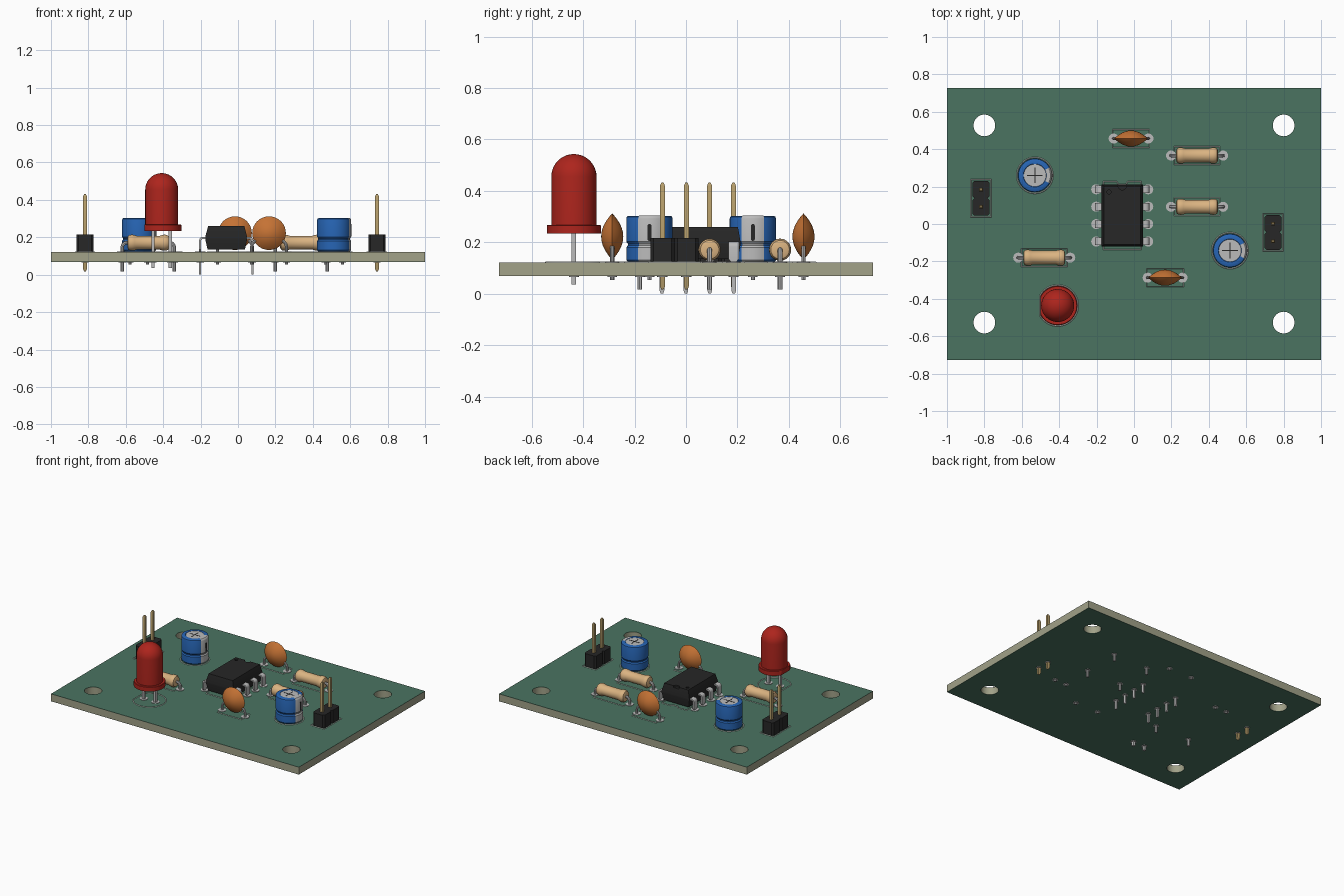
import bpy, bmesh
from math import sin, cos, pi, radians

if "Cube" in bpy.data.objects:
    bpy.data.objects.remove(bpy.data.objects["Cube"])

TOP, BOT = 0.122, 0.068          # board faces


def mat(name, r, g, b):
    m = bpy.data.materials.new(name)
    m.diffuse_color = (r, g, b, 1)
    m.use_nodes = True
    m.node_tree.nodes["Principled BSDF"].inputs["Base Color"].default_value = m.diffuse_color
    return m


GREEN = mat("green_mask", 0.07, 0.175, 0.12)
CORE = mat("board_core", 0.36, 0.36, 0.25)
RED = mat("red_lens", 0.42, 0.018, 0.012)
BLUE = mat("blue_sleeve", 0.02, 0.13, 0.46)
ORANGE = mat("orange_ceramic", 0.56, 0.17, 0.035)
TAN = mat("tan_body", 0.7, 0.45, 0.22)
BLACK = mat("black_plastic", 0.02, 0.02, 0.02)
GOLD = mat("gold_pin", 0.48, 0.35, 0.15)
STEEL = mat("tinned_metal", 0.5, 0.5, 0.5)
SILK = mat("white_print", 0.75, 0.77, 0.73)


def add(name, data, m, loc=(0, 0, 0), rot=(0, 0, 0)):
    o = bpy.data.objects.new(name, data)
    bpy.context.collection.objects.link(o)
    o.location, o.rotation_euler = loc, rot
    data.materials.append(m)
    return o


def from_bm(name, bm, m, loc=(0, 0, 0), rot=(0, 0, 0), fix=True):
    if fix:
        bmesh.ops.recalc_face_normals(bm, faces=bm.faces)
    me = bpy.data.meshes.new(name)
    bm.to_mesh(me)
    bm.free()
    return add(name, me, m, loc, rot)


def lathe(name, prof, m, loc, rot=(0, 0, 0), segs=32, a0=0, a1=2 * pi, flat=None):
    """Spin an (r, z) profile about z; a part turn gives an open strip."""
    bm = bmesh.new()
    rings = []
    for i in range(segs + 1):
        a = a0 + (a1 - a0) * i / segs
        ring = []
        for r, z in prof:
            x = r * cos(a)
            if flat is not None:
                x = max(x, flat)
            ring.append(bm.verts.new((x, r * sin(a), z)))
        rings.append(ring)
    for p, q in zip(rings, rings[1:]):
        for j in range(len(prof) - 1):
            bm.faces.new((p[j], q[j], q[j + 1], p[j + 1]))
    bmesh.ops.remove_doubles(bm, verts=bm.verts, dist=1e-5)
    return from_bm(name, bm, m, loc, rot, fix=a1 - a0 > 6.2)


def loft(name, loops, m, loc=(0, 0, 0)):
    """Closed solid through matching vertex loops."""
    bm = bmesh.new()
    rings = [[bm.verts.new(p) for p in loop] for loop in loops]
    for p, q in zip(rings, rings[1:]):
        n = len(p)
        for i in range(n):
            bm.faces.new((p[i], p[(i + 1) % n], q[(i + 1) % n], q[i]))
    bm.faces.new(rings[0])
    bm.faces.new(rings[-1])
    return from_bm(name, bm, m, loc)


def rect(x, y):
    return [(-x, -y), (x, -y), (x, y), (-x, y)]


def circle(r, n=32):
    return [(r * cos(2 * pi * i / n), r * sin(2 * pi * i / n)) for i in range(n)]


def to_mesh(name, cu, m, loc):
    tmp = bpy.data.objects.new("tmp", cu)
    bpy.context.collection.objects.link(tmp)
    dg = bpy.context.evaluated_depsgraph_get()
    me = bpy.data.meshes.new_from_object(tmp.evaluated_get(dg))
    bpy.data.objects.remove(tmp)
    me.materials.clear()
    return add(name, me, m, loc)


def spline(cu, pts, cyclic):
    s = cu.splines.new('POLY')
    s.points.add(len(pts) - 1)
    for p, c in zip(s.points, pts):
        p.co = (*c, 1)
    s.use_cyclic_u = cyclic


def wire(name, pts, r, m, loc=(0, 0, 0), cyclic=False, res=2):
    cu = bpy.data.curves.new(name, 'CURVE')
    cu.dimensions = '3D'
    cu.bevel_depth, cu.bevel_resolution, cu.use_fill_caps = r, res, True
    spline(cu, pts, cyclic)
    return to_mesh(name, cu, m, loc)


def outline(name, pts, x, y):
    wire(name, [(px, py, 0) for px, py in pts], 0.003, SILK, (x, y, TOP), True, 0)


def pad(x, y):
    lathe("solder_pad", [(0, BOT - .003), (.019, BOT - .003), (.019, .1), (.027, .1),
                         (.027, TOP + .003), (0, TOP + .003)], STEEL, (x, y, 0), segs=20)


def plate(name, z0, z1, m):
    cu = bpy.data.curves.new(name, 'CURVE')
    cu.dimensions, cu.fill_mode = '2D', 'BOTH'
    cu.extrude = (z1 - z0) / 2
    spline(cu, [(x, y, 0) for x, y in rect(1, 0.727)], True)
    for hx in (-0.8, 0.8):
        for hy in (-0.527, 0.527):
            spline(cu, [(hx + x, hy + y, 0) for x, y in circle(0.058)], True)
    to_mesh(name, cu, m, (0, 0, (z0 + z1) / 2))


# Circuit board: core with a mask layer on each face
plate("board_core", BOT + .0015, TOP - .0015, CORE)
plate("top_mask", TOP - .0015, TOP, GREEN)
plate("bottom_mask", BOT, BOT + .0015, GREEN)


def resistor(x, y):
    half = [(.139, .016)] + [(.114 + .025 * cos(a), .146 + .025 * sin(a))
                             for a in (0, pi / 8, pi / 4, 3 * pi / 8, pi / 2)]
    path = half + [(-px, z) for px, z in reversed(half)]
    wire("resistor_lead", [(px, 0, z) for px, z in path], .0095, STEEL, (x, y, 0))
    end = [(0, .112), (.025, .112), (.036, .108), (.042, .098), (.043, .085),
           (.041, .073), (.037, .062)]
    lathe("resistor_body", end + [(r, -z) for r, z in reversed(end)], TAN,
          (x, y, .171), (0, pi / 2, 0))
    outline("resistor_outline", rect(.122, .048), x, y)
    for s in (-1, 1):
        pad(x + s * .139, y)


for p in ((.337, .366), (.337, .092), (-.48, -.18)):
    resistor(*p)


def ceramic_capacitor(x, y):
    n = 8
    prof = [(.09 * sin(pi * i / (2 * n)), .043 * cos(pi * i / (2 * n)) ** 2) for i in range(n + 1)]
    prof += [(r, -z) for r, z in reversed(prof[:-1])]
    lathe("ceramic_disc", prof, ORANGE, (x, y, .222), (pi / 2, 0, 0))
    for s in (-1, 1):
        wire("disc_lead", [(s * .05, 0, .2), (s * .08, 0, .176), (s * .09, 0, .164),
                           (s * .093, 0, .15), (s * .093, 0, .054)], .008, STEEL, (x, y, 0))
        pad(x + s * .093, y)
    outline("disc_outline", rect(.098, .048), x, y)


ceramic_capacitor(-.016, .457)
ceramic_capacitor(.166, -.287)


def can_capacitor(x, y):
    side = [(.082, TOP), (.09, .131), (.09, .18), (.084, .188), (.084, .194), (.09, .202),
            (.09, .292), (.088, .299), (.082, .303), (.062, .303)]
    lathe("can_sleeve", [(0, TOP)] + side + [(.06, .300), (0, .300)], BLUE, (x, y, 0), segs=48)
    lathe("can_stripe", [(r + (.0015 if r > .07 else 0), z + (.001 if z > .3 else 0)) for r, z in side],
          STEEL, (x, y, 0), segs=10, a0=-.5, a1=.5)
    lathe("can_top", [(0, .299), (.06, .299), (.06, .302), (0, .302)], STEEL, (x, y, 0))
    for a, b in ((.042, .003), (.003, .042)):
        loft("can_score", [[(*p, z) for p in rect(a, b)] for z in (.3, .303)], BLACK, (x, y, 0))
    mark = [(.008 * cos(a) * 1, .025 * (1 if a < pi else -1) + .008 * sin(a))
            for a in [pi * i / 6 for i in range(7)] + [pi * i / 6 + 1e-3 for i in range(6, 13)]]
    loft("polarity_mark", [[(px, u, v) for u, v in mark] for px in (.085, .093)],
         BLACK, (x, y, .238))
    for s in (-1, 1):
        wire("can_lead", [(s * .0465, 0, .13), (s * .0465, 0, .054)], .008, STEEL, (x, y, 0))
        pad(x + s * .0465, y)
    outline("can_outline", circle(.096, 40), x, y)


can_capacitor(-.53, .26)
can_capacitor(.513, -.142)

# Red lamp: flange with a flat side, domed lens, two leads
LX, LY = -.408, -.436
dome = [(.088 * cos(i * pi / 20), .455 + .088 * sin(i * pi / 20)) for i in range(11)]
lathe("lamp_lens", [(0, .25), (.088, .25)] + dome[:-1] + [(0, .543)], RED, (LX, LY, 0), segs=40)
lathe("lamp_flange", [(0, .234), (.105, .234), (.105, .265), (.102, .268), (0, .268)],
      RED, (LX, LY, 0), segs=48, flat=-.092)
for s in (-1, 1):
    loft("lamp_lead", [[(*p, z) for p in rect(.009, .009)] for z in (.035, .24)],
         STEEL, (LX + s * .0465, LY, 0))
    pad(LX + s * .0465, LY)
outline("lamp_outline", [(max(x, -.095), y) for x, y in circle(.109, 48)], LX, LY)

# Eight-leg chip with end notch and pin-one dimple
CX, CY = -.063, .046
chip = loft("chip_body", [[(*p, z) for p in rect(w, d)] for w, d, z in (
    (.1, .156, .135), (.112, .166, .19), (.112, .166, .202), (.097, .156, .259))], BLACK, (CX, CY, 0))
for name, r, x, y in (("notch_cutter", .022, 0, .158), ("dimple_cutter", .011, -.07, .125)):
    cut = lathe(name, [(0, .247), (r, .247), (r, .3), (0, .3)], BLACK, (CX + x, CY + y, 0), segs=24)
    cut.hide_render = True
    cut.hide_set(True)
    mod = chip.modifiers.new(name, 'BOOLEAN')
    mod.object, mod.operation, mod.solver = cut, 'DIFFERENCE', 'EXACT'
for s in (-1, 1):
    for i in range(4):
        y = CY + (i - 1.5) * .093
        arc = [(.126 + .019 * cos(a), .183 + .019 * sin(a)) for a in (0, pi / 6, pi / 3, pi / 2)]
        inner = [(.126 + .008 * cos(a), .183 + .008 * sin(a)) for a in (pi / 2, pi / 3, pi / 6, 0)]
        side = [(.145, .135)] + arc + [(.1, .202), (.1, .191)] + inner + [(.134, .135)]
        loft("chip_leg_shoulder", [[(s * x, d, z) for x, z in side] for d in (-.02, .02)],
             STEEL, (CX, y, 0))
        tip = [(-.02, .135), (-.009, .122), (-.009, .012), (-.005, 0),
               (.005, 0), (.009, .012), (.009, .122), (.02, .135)]
        loft("chip_leg_tip", [[(s * x, d, z) for d, z in tip] for x in (.134, .145)],
             STEEL, (CX, y, 0))
        pad(CX + s * .139, y)
outline("chip_outline", [(-.1, -.182), (.1, -.182), (.1, .182), (.03, .182), (.02, .165),
                         (-.02, .165), (-.03, .182), (-.1, .182)], CX, CY)

# Two-pin headers
h, c = .0465, .012
octagon = [(-h + c, -h), (h - c, -h), (h, -h + c), (h, h - c),
           (h - c, h), (-h + c, h), (-h, h - c), (-h, -h + c)]
for x, yc in ((-.818, .138), (.743, -.045)):
    for s in (-1, 1):
        y = yc + s * h
        loft("header_block", [[(*p, z) for p in octagon] for z in (TOP, .216)], BLACK, (x, y, 0))
        lathe("header_pin", [(0, .016), (.006, .016), (.0135, .028), (.0135, .42), (.006, .432),
                             (0, .432)], GOLD, (x, y, 0), segs=4, a0=pi / 4, a1=pi * 2.25)
        pad(x, y)
    outline("header_outline", rect(.053, .1), x, yc)

# Smooth round parts, keep edges sharp
for o in bpy.context.scene.objects:
    if not o.hide_render:
        o.select_set(True)
bpy.context.view_layer.objects.active = chip
bpy.ops.object.shade_smooth_by_angle(angle=radians(35))
